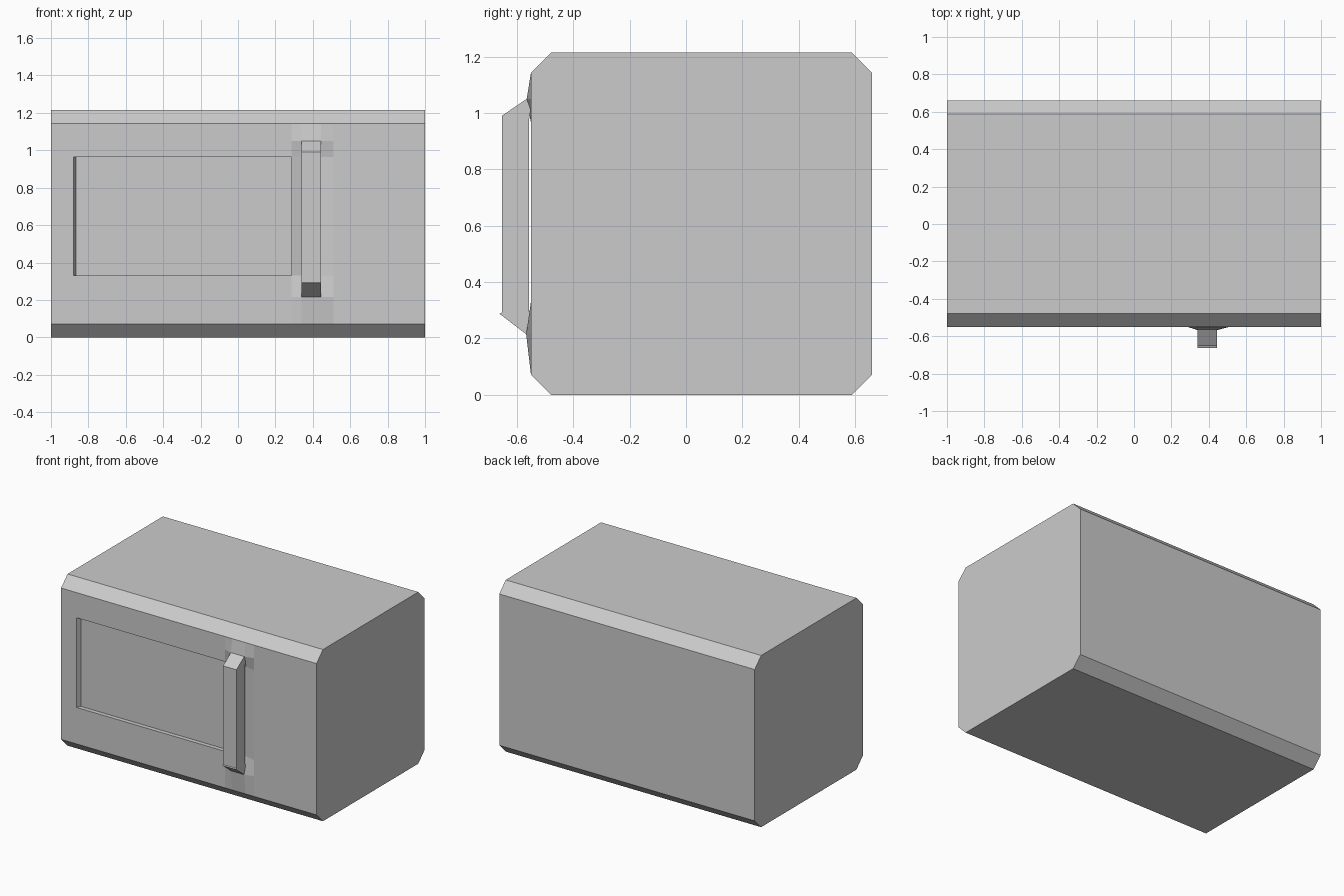
import bpy, bmesh

if "Cube" in bpy.data.objects:
    bpy.data.objects.remove(bpy.data.objects["Cube"])


def finish(bm, name):
    bmesh.ops.recalc_face_normals(bm, faces=bm.faces)
    mesh = bpy.data.meshes.new(name)
    bm.to_mesh(mesh)
    bm.free()
    obj = bpy.data.objects.new(name, mesh)
    bpy.context.collection.objects.link(obj)
    return obj


def loft(bm, xs, profile, shape=lambda x, y, z: y):
    """Sweep a closed (y, z) profile through the x stations, with capped ends."""
    rings = [[bm.verts.new((x, shape(x, y, z), z)) for y, z in profile] for x in xs]
    n = len(profile)
    grid = [[bm.faces.new((a[j], a[(j + 1) % n], b[(j + 1) % n], b[j])) for j in range(n)]
            for a, b in zip(rings, rings[1:])]
    bm.faces.new(rings[0])
    bm.faces.new(rings[-1])
    return grid


# Housing: chamfered box, front divided around window and handle mounts
FRONT, BACK, TOP, C = -0.55, 0.66, 1.215, 0.072
front_z = [C, 0.215, 0.33, 0.965, 1.05, TOP - C]
profile = [(FRONT, z) for z in front_z]
profile += [(FRONT + C, TOP), (BACK - C, TOP), (BACK, TOP - C),
            (BACK, C), (BACK - C, 0), (FRONT + C, 0)]
xs = [-1, -0.88, 0.285, 0.34, 0.445, 0.51, 1]


def front_shape(x, y, z):
    # Raised handle mounts and a shallow groove between them
    if y == FRONT and x in (0.34, 0.445):
        return y + {0.215: -0.017, 1.05: -0.015, 0.33: 0.015, 0.965: 0.015}.get(z, 0)
    return y


bm = bmesh.new()
cells = loft(bm, xs, profile, front_shape)

# Recessed window with a slanted left wall
pane = bmesh.ops.extrude_discrete_faces(bm, faces=[cells[1][2]])["faces"][0]
for v in pane.verts:
    v.co.y += 0.03
    if v.co.x < 0:
        v.co.x += 0.013
finish(bm, "housing")

# Door handle: bar with bevelled ends meeting the mounts
bm = bmesh.new()
loft(bm, [0.34, 0.445], [
    (-0.565, 1.05), (-0.653, 0.99), (-0.653, 0.292), (-0.662, 0.288), (-0.567, 0.215),
    (-0.551, 0.27), (-0.557, 0.30), (-0.557, 0.975), (-0.551, 1.01)])
finish(bm, "door_handle")
